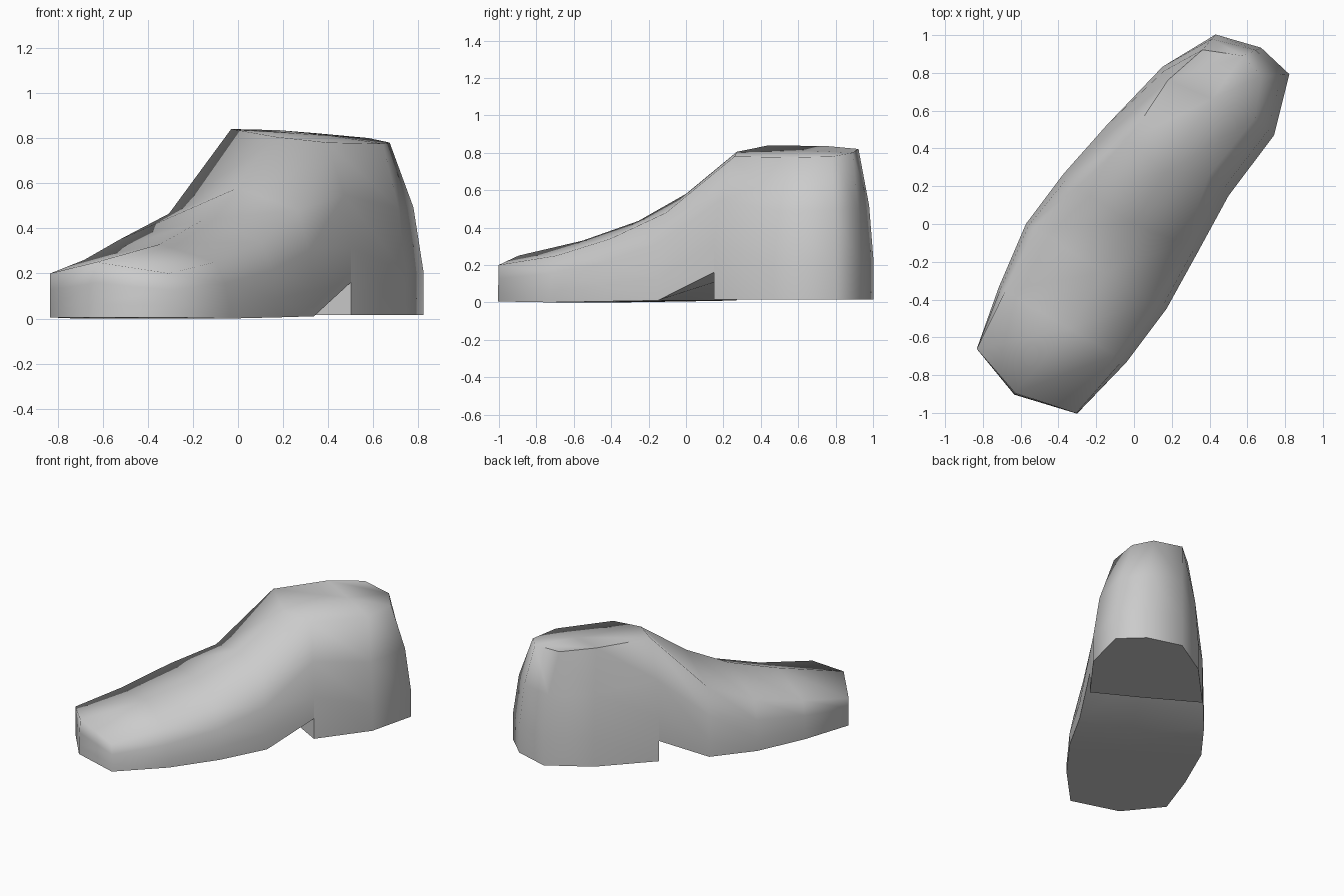
import bpy, bmesh
from math import radians
from mathutils import Vector

cube = bpy.data.objects.get("Cube")
if cube:
    bpy.data.objects.remove(cube, do_unlink=True)

# The shoe points diagonally: s runs from toe to heel, t runs outer to inner side
ALONG, ACROSS = Vector((0.53, 0.85, 0)), Vector((0.85, -0.53, 0))


def place(s, t, z):
    return ALONG * s + ACROSS * t + Vector((0, 0, z))


def column(base, low_z, floor, top):
    """One upright line of points: floor, widest point, bulging shoulder, top."""
    low = Vector((*base, low_z))
    top = Vector(top)
    high = low.lerp(top, 0.3)
    high.z = (low.z + top.z) / 2
    return [Vector((*base, floor)), low, high, top]


# Sections from toe to heel: floor height, then lower (s, t) and upper (s, t, z)
# of the outer, middle and inner columns
SECTIONS = {
    "toe": (0.005, ((-1, -.356), (-1, -.356, .2)),
            ((-1.1, -.06), (-1.09, -.06, .25)),
            ((-1.01, .275), (-1.01, .27, .2))),
    "ball": (0, ((-.66, -.43), (-.66, -.39, .26)),
             ((-.65, 0), (-.65, 0, .33)),
             ((-.64, .353), (-.64, .28, .25))),
    "waist": (0.005, ((-.3, -.485), (-.3, -.43, .35)),
              ((-.3, 0), (-.3, 0, .435)),
              ((-.29, .383), (-.29, .3, .34))),
    "instep": (0.01, ((.03, -.456), (0, -.36, .465)),
               ((-.1, 0), (0, 0, .58)),
               ((.05, .365), (.05, .28, .48))),
    "ankle": (0.16, ((.36, -.4), (.36, -.26, .84)),
              ((.37, 0), (.32, 0, .805)),
              ((.39, .345), (.43, .2, .78))),
    "heel": (0.015, ((.785, -.312), (.74, -.25, .835)),
             ((.78, 0), (.78, 0, .81)),
             ((.79, .38), (.815, .247, .775))),
    "back": (0.015, ((1.078, -.164), (.973, -.18, .82)),
             ((1.146, .077), (1.06, .02, .8)),
             ((1.106, .278), (1.018, .156, .78))),
}

bm = bmesh.new()


def make_section(name, floor=None):
    base_floor, *cols = SECTIONS[name]
    pts = []
    for base, top in cols:
        low_z = base_floor + 0.25 * (top[2] - base_floor)
        pts.append(column(base, low_z, base_floor if floor is None else floor, top))
    return [[bm.verts.new(place(*p)) for p in col] for col in pts]


def loop(section):
    outer, middle, inner = section
    return outer + [middle[-1]] + inner[::-1] + [middle[0]]


def bridge(a, b):
    ra, rb = loop(a), loop(b)
    for i in range(len(ra)):
        j = (i + 1) % len(ra)
        bm.faces.new((ra[i], ra[j], rb[j], rb[i]))


def close_end(section):
    for a, b in zip(section, section[1:]):
        for k in range(len(a) - 1):
            bm.faces.new((a[k], b[k], b[k + 1], a[k + 1]))


# Forefoot, up to the raised arch
fore = [make_section(n) for n in ("toe", "ball", "waist", "instep", "ankle")]
for a, b in zip(fore, fore[1:]):
    bridge(a, b)
close_end(fore[0])

# Heel block, dropping straight down behind the arch
rear = [make_section("ankle", 0.015), make_section("heel"), make_section("back")]
for a, b in zip(rear, rear[1:]):
    bridge(a, b)
close_end(rear[-1])

# Front wall of the heel block
for k in range(2):
    bm.faces.new((fore[-1][k][0], fore[-1][k + 1][0], rear[0][k + 1][0], rear[0][k][0]))

bmesh.ops.remove_doubles(bm, verts=bm.verts, dist=0.0005)
bmesh.ops.recalc_face_normals(bm, faces=bm.faces)
mesh = bpy.data.meshes.new("shoe")
bm.to_mesh(mesh)
bm.free()
shoe = bpy.data.objects.new("shoe", mesh)
bpy.context.collection.objects.link(shoe)

# Plain grey
grey = bpy.data.materials.new("light grey")
grey.use_nodes = True
grey.diffuse_color = (0.6, 0.6, 0.6, 1)
grey.node_tree.nodes["Principled BSDF"].inputs["Base Color"].default_value = (0.6, 0.6, 0.6, 1)
mesh.materials.append(grey)

bpy.ops.object.select_all(action="DESELECT")
shoe.select_set(True)
bpy.context.view_layer.objects.active = shoe
bpy.ops.object.shade_smooth_by_angle(angle=radians(78))
